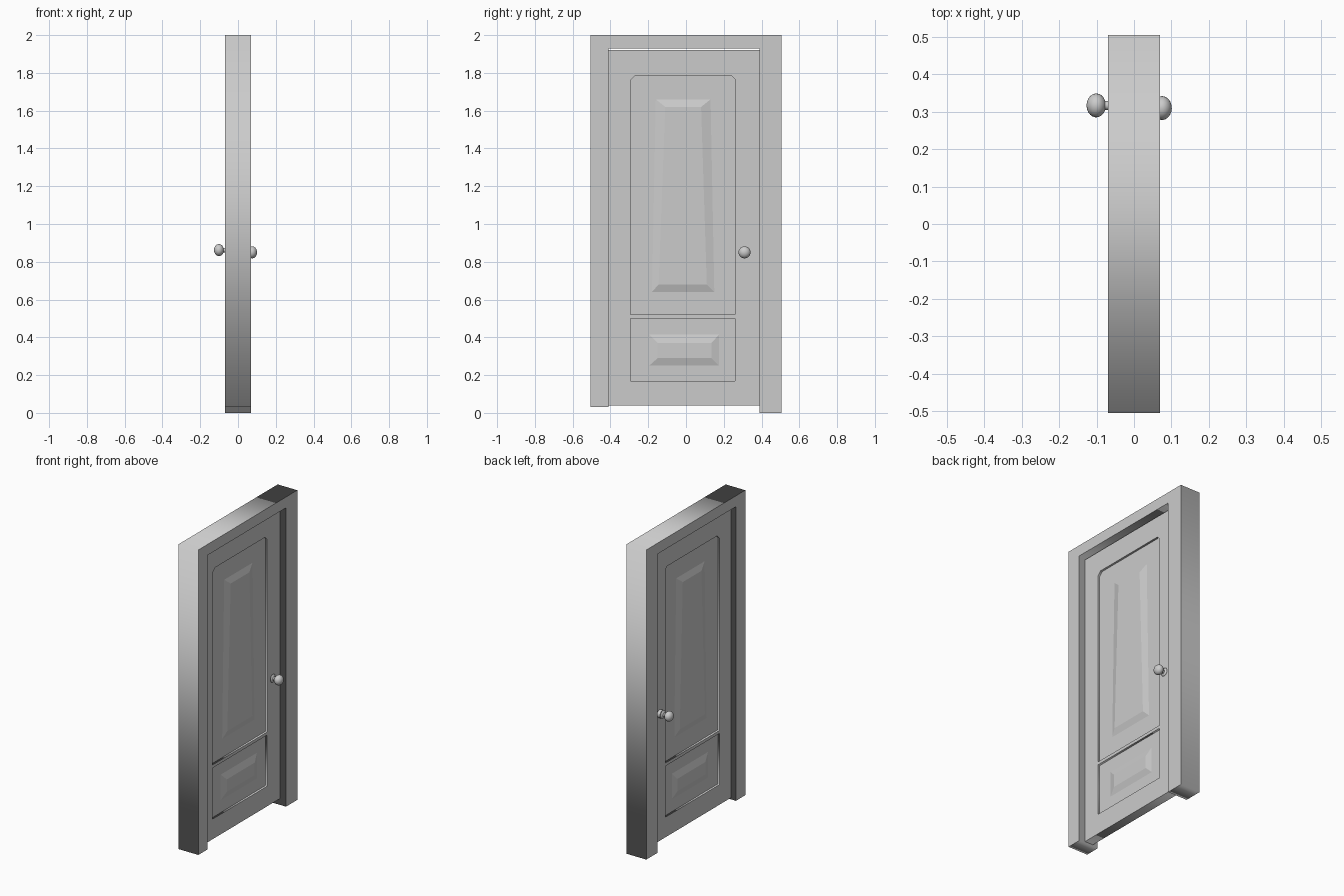
import bpy, bmesh, math

if "Cube" in bpy.data.objects:
    bpy.data.objects.remove(bpy.data.objects["Cube"])

BACK, FRONT = -0.034, 0.026      # door leaf faces along x
RECESS = 0.013                   # depth of the panel sinkings


def extrude_outlines(name, outlines, x0, x1):
    """Extrude closed (y, z) outlines along x; inner outlines become holes."""
    cu = bpy.data.curves.new(name, 'CURVE')
    cu.dimensions = '2D'
    cu.fill_mode = 'BOTH'
    cu.extrude = (x1 - x0) / 2
    for pts in outlines:
        s = cu.splines.new('POLY')
        s.points.add(len(pts) - 1)
        for p, (y, z) in zip(s.points, pts):
            p.co = (y, z, 0, 1)
        s.use_cyclic_u = True
    ob = bpy.data.objects.new(name, cu)
    bpy.context.collection.objects.link(ob)
    ob.rotation_euler = (math.pi / 2, 0, math.pi / 2)
    ob.location.x = (x0 + x1) / 2
    bpy.ops.object.select_all(action='DESELECT')
    ob.select_set(True)
    bpy.context.view_layer.objects.active = ob
    bpy.ops.object.convert(target='MESH')
    return bpy.context.object


def mesh_object(name, bm):
    bmesh.ops.recalc_face_normals(bm, faces=bm.faces[:])
    me = bpy.data.meshes.new(name)
    bm.to_mesh(me)
    bm.free()
    ob = bpy.data.objects.new(name, me)
    bpy.context.collection.objects.link(ob)
    return ob


def raised_field(name, outer, inner, x0, x1):
    """Frustum between two (y, z) quads."""
    bm = bmesh.new()
    a = [bm.verts.new((x0, y, z)) for y, z in outer]
    b = [bm.verts.new((x1, y, z)) for y, z in inner]
    bm.faces.new(a)
    bm.faces.new(b)
    for i in range(4):
        j = (i + 1) % 4
        bm.faces.new((a[i], a[j], b[j], b[i]))
    return mesh_object(name, bm)


def knob(name, face, side, y, z):
    """Lathe rosette, stem and flattened ball around the x axis."""
    prof = [(0, 0), (0.006, 0.026), (0.011, 0.022), (0.014, 0.012), (0.026, 0.012)]
    cx = 0.075 - FRONT
    for k in range(1, 11):
        a = math.radians(155 - 155 * (k - 1) / 9)
        prof.append((cx + 0.026 * math.cos(a), 0.032 * math.sin(a)))
    bm = bmesh.new()
    vs = [bm.verts.new((face + side * d, y, z + r)) for d, r in prof]
    es = [bm.edges.new(p) for p in zip(vs, vs[1:])]
    bmesh.ops.spin(bm, geom=vs + es, cent=(face, y, z), axis=(1, 0, 0),
                   angle=2 * math.pi, steps=24)
    bmesh.ops.remove_doubles(bm, verts=bm.verts[:], dist=1e-5)
    ob = mesh_object(name, bm)
    bpy.ops.object.select_all(action='DESELECT')
    ob.select_set(True)
    bpy.context.view_layer.objects.active = ob
    bpy.ops.object.shade_smooth_by_angle(angle=math.radians(40))


def rect(y0, y1, z0, z1):
    return [(y0, z0), (y1, z0), (y1, z1), (y0, z1)]


# Surrounding frame: two jambs of unequal length and a head
extrude_outlines('door_frame', [[(-0.505, 0.03), (-0.41, 0.03), (-0.41, 1.93),
                                 (0.39, 1.93), (0.39, 0), (0.505, 0),
                                 (0.505, 2), (-0.505, 2)]], -0.07, 0.07)

# Door leaf with two panel openings, the upper one with clipped corners
upper = [(-0.295, 0.52), (0.26, 0.52), (0.26, 1.765), (0.24, 1.785),
         (-0.27, 1.785), (-0.295, 1.76)]
lower = rect(-0.295, 0.26, 0.17, 0.50)
extrude_outlines('door_leaf', [rect(-0.41, 0.39, 0.04, 1.92), upper, lower], BACK, FRONT)

# Sunk panels with a raised field on both faces
fields = {
    'upper': (upper, [(-0.18, 0.64), (0.15, 0.64), (0.13, 1.66), (-0.16, 1.66)],
              [(-0.145, 0.68), (0.11, 0.68), (0.08, 1.62), (-0.11, 1.62)]),
    'lower': (lower, rect(-0.195, 0.175, 0.25, 0.415), rect(-0.15, 0.135, 0.29, 0.37)),
}
for label, (outline, outer, inner) in fields.items():
    extrude_outlines(label + '_panel', [outline], BACK + RECESS, FRONT - RECESS)
    for side, face, where in ((1, FRONT, 'front'), (-1, BACK, 'back')):
        base = face - side * RECESS
        raised_field(f'{label}_field_{where}', outer, inner, base, base + side * 0.012)

# Knobs
knob('knob_front', FRONT, 1, 0.31, 0.85)
knob('knob_back', BACK - 0.018, -1, 0.317, 0.862)
# Rose filling the gap behind the back knob
extrude_outlines('knob_back_rose', [[(0.317 + 0.026 * math.cos(i * math.pi / 12),
                                      0.862 + 0.026 * math.sin(i * math.pi / 12))
                                     for i in range(24)]], BACK - 0.02, BACK)
